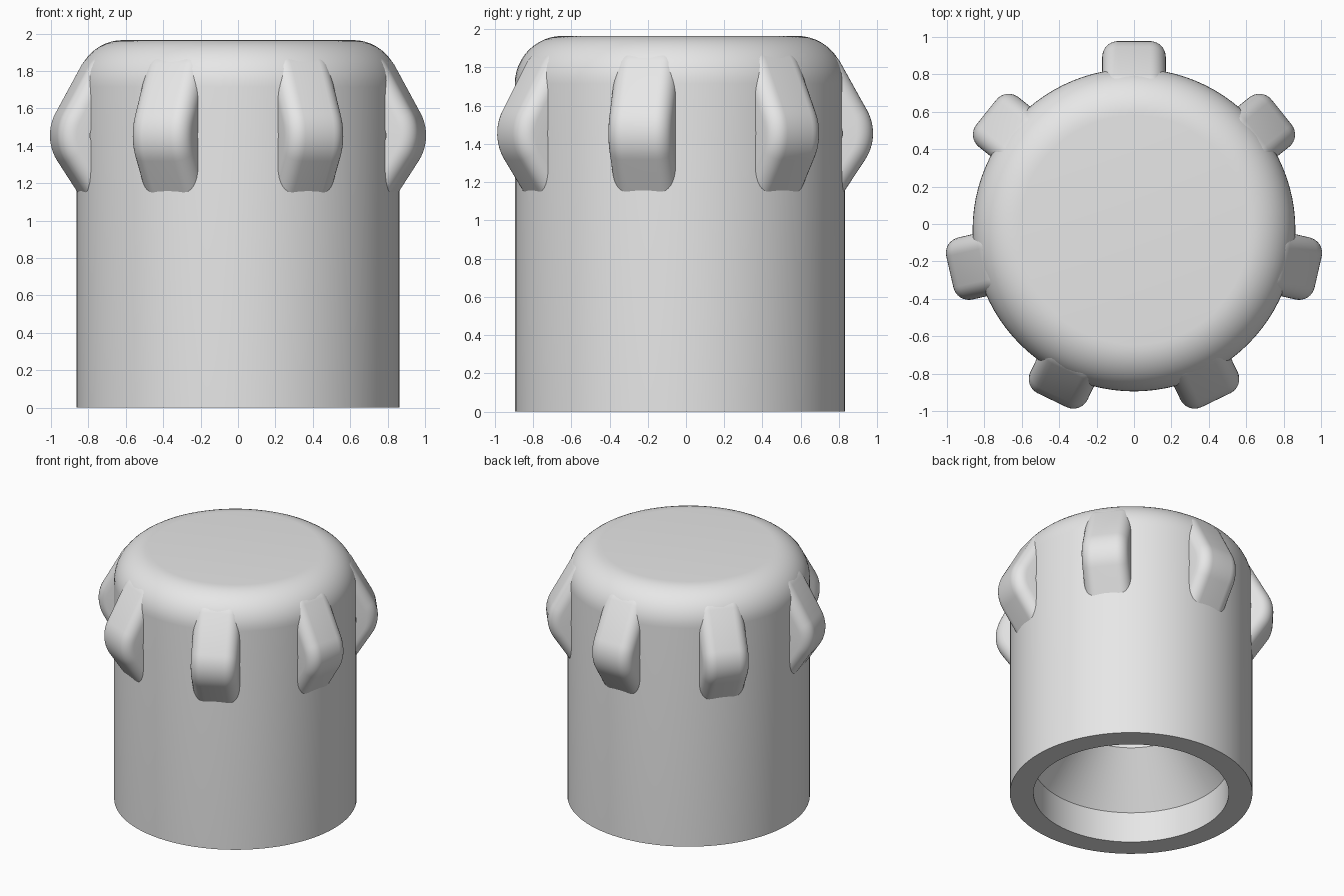
import bpy, bmesh
from math import sin, cos, pi, radians

cube = bpy.data.objects.get("Cube")
if cube:
    bpy.data.objects.remove(cube)

CENTRE_Y = -0.032
RADIUS, HEIGHT, FILLET = 0.863, 1.965, 0.25
KNOBS = 7

grey = bpy.data.materials.new("plain_grey")
grey.use_nodes = True
grey.diffuse_color = (0.8, 0.8, 0.8, 1)
grey.node_tree.nodes["Principled BSDF"].inputs["Base Color"].default_value = (0.8, 0.8, 0.8, 1)


def finish(name, bm, angle):
    bmesh.ops.recalc_face_normals(bm, faces=bm.faces)
    mesh = bpy.data.meshes.new(name)
    bm.to_mesh(mesh)
    bm.free()
    obj = bpy.data.objects.new(name, mesh)
    mesh.materials.append(grey)
    bpy.context.collection.objects.link(obj)
    bpy.ops.object.select_all(action='DESELECT')
    obj.select_set(True)
    bpy.context.view_layer.objects.active = obj
    bpy.ops.object.shade_smooth_by_angle(angle=radians(angle))
    return obj


def lathe(name, profile, steps=96):
    """Revolve (radius, z) points; the first and last rings become flat discs."""
    bm = bmesh.new()
    rings = [[bm.verts.new((r * cos(2 * pi * i / steps), r * sin(2 * pi * i / steps), z))
              for i in range(steps)] for r, z in profile]
    for a, b in zip(rings, rings[1:]):
        for i in range(steps):
            j = (i + 1) % steps
            bm.faces.new((a[i], a[j], b[j], b[i]))
    bm.faces.new(rings[0])
    bm.faces.new(rings[-1])
    return finish(name, bm, 30)


# Cap body: stepped bore, flat rim, outer wall, rounded shoulder and flat top
bore = [(0.42, 1.6), (0.42, 0.615), (0.695, 0.24), (0.695, 0), (RADIUS, 0)]
shoulder_r, shoulder_z = RADIUS - FILLET, HEIGHT - FILLET
shoulder = [(shoulder_r + FILLET * cos(pi / 2 * i / 12),
             shoulder_z + FILLET * sin(pi / 2 * i / 12)) for i in range(13)]
body = lathe("cap_body", bore + shoulder)
body.location.y = CENTRE_Y


# Grip knob: rounded section swept over an apex arc, then along the shoulder
def knob_path():
    """Stations as (centre radius, centre z, normal angle, arc radius, slide)."""
    low, high = radians(-33.5), radians(29)
    apex = (0.76, 1.455)
    path = [(*apex, low, FILLET, 0.45)]
    path += [(*apex, low + (high - low) * i / 12, FILLET, 0) for i in range(13)]
    for i in range(9):
        t = i / 8
        path.append((shoulder_r, shoulder_z, high + t * radians(48), FILLET + 0.002 - 0.035 * t, 0))
    return path


def knob_section(half=0.17, corner=0.085, depth=0.16, steps=8):
    """Section points as (sideways, inset below the path)."""
    arc = [(half - corner + corner * cos(pi / 2 * i / steps),
            corner - corner * sin(pi / 2 * i / steps)) for i in range(steps + 1)]
    right = [(half, depth)] + arc
    return right + [(-s, d) for s, d in reversed(right)]


def make_knob(name, angle):
    bm = bmesh.new()
    rings = []
    for cr, cz, a, rad, slide in knob_path():
        ring = []
        for side, inset in knob_section():
            r = cr + (rad - inset) * cos(a) + slide * sin(a)
            z = cz + (rad - inset) * sin(a) - slide * cos(a)
            ring.append(bm.verts.new((r, side, z)))
        rings.append(ring)
    count = len(rings[0])
    for a, b in zip(rings, rings[1:]):
        for i in range(count):
            j = (i + 1) % count
            bm.faces.new((a[i], a[j], b[j], b[i]))
    bm.faces.new(rings[0])
    bm.faces.new(rings[-1])
    obj = finish(name, bm, 40)
    obj.rotation_euler.z = angle
    obj.location.y = CENTRE_Y


for k in range(KNOBS):
    make_knob(f"grip_knob_{k + 1}", pi / 2 + 2 * pi * k / KNOBS)
